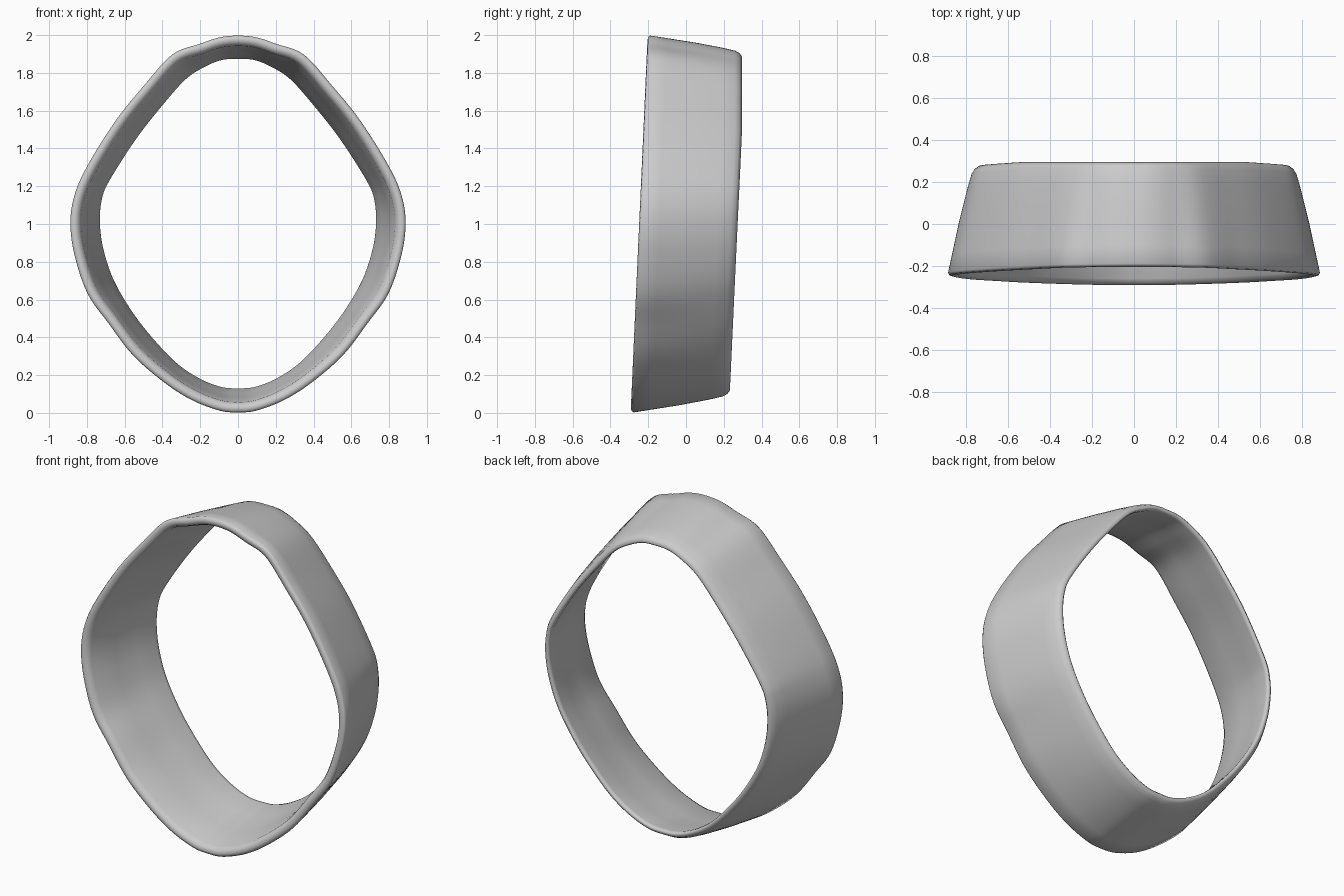
import bpy, bmesh
from mathutils import Vector

if "Cube" in bpy.data.objects:
    bpy.data.objects.remove(bpy.data.objects["Cube"])

# Half outlines in (x, z), top to bottom: front outer rim and back inner rim
FRONT = [(0, 2.0), (.1, 1.99), (.2, 1.957), (.35, 1.90), (.5, 1.735), (.65, 1.55), (.8, 1.31),
         (.87, 1.15), (.891, 1.0), (.868, .83), (.8, .63), (.69, .475), (.56, .305), (.4, .165),
         (.25, .068), (.1, .01), (0, 0)]
BACK = [(0, 1.87), (.08, 1.865), (.16, 1.835), (.27, 1.765), (.4, 1.62), (.54, 1.44), (.68, 1.22),
        (.717, 1.12), (.725, 1.0), (.705, .86), (.65, .70), (.55, .53), (.44, .39), (.32, .265),
        (.2, .185), (.09, .142), (0, .135)]
# Wall section: (depth from front 0 to back 1, distance in from outer face)
SECTION = [(.008, .009), (.03, 0), (.2, -.002), (.5, -.005), (.8, -.003), (.93, .001), (.975, .010),
           (1, .026), (.985, .038), (.95, .042), (.7, .041), (.4, .044), (.06, .052), (.015, .044), (0, .026)]


def closed_curve(half, steps=6):
    """Mirror a half outline and sample it as a closed smooth curve."""
    pts = [Vector(p) for p in half] + [Vector((-x, z)) for x, z in half[-2:0:-1]]
    n, out = len(pts), []
    for i in range(n):
        a, b, c, d = (pts[(i + k) % n] for k in (-1, 0, 1, 2))
        for s in range(steps):
            t = s / steps
            out.append(.5 * (2 * b + (c - a) * t + (2 * a - 5 * b + 4 * c - d) * t * t
                             + (3 * b - a - 3 * c + d) * t ** 3))
    return out


def normals(curve):
    n, out = len(curve), []
    for i in range(n):
        t = (curve[(i + 3) % n] - curve[i - 3]).normalized()
        out.append(Vector((-t.y, t.x)))
    return out


front, back = closed_curve(FRONT), closed_curve(BACK)
nf, nb = normals(front), normals(back)
back = [p + q * .042 for p, q in zip(back, nb)]

# Loft the wall section around the ring
bm = bmesh.new()
rings = []
for f, b, n1, n2 in zip(front, back, nf, nb):
    y0 = -.292 + .044 * f.y
    y1 = .228 + .068 * min(1, b.y / 1.5)
    ring = []
    for s, d in SECTION:
        p = f.lerp(b, s) - n1.lerp(n2, s).normalized() * d
        ring.append(bm.verts.new((p.x, y0 + (y1 - y0) * s, max(p.y, 0))))
    rings.append(ring)
m = len(SECTION)
for i, r in enumerate(rings):
    q = rings[(i + 1) % len(rings)]
    for j in range(m):
        k = (j + 1) % m
        bm.faces.new((r[j], r[k], q[k], q[j]))
bmesh.ops.recalc_face_normals(bm, faces=bm.faces)
for face in bm.faces:
    face.smooth = True
mesh = bpy.data.meshes.new("tapered_band")
bm.to_mesh(mesh)
bm.free()
band = bpy.data.objects.new("tapered_band", mesh)
bpy.context.collection.objects.link(band)
